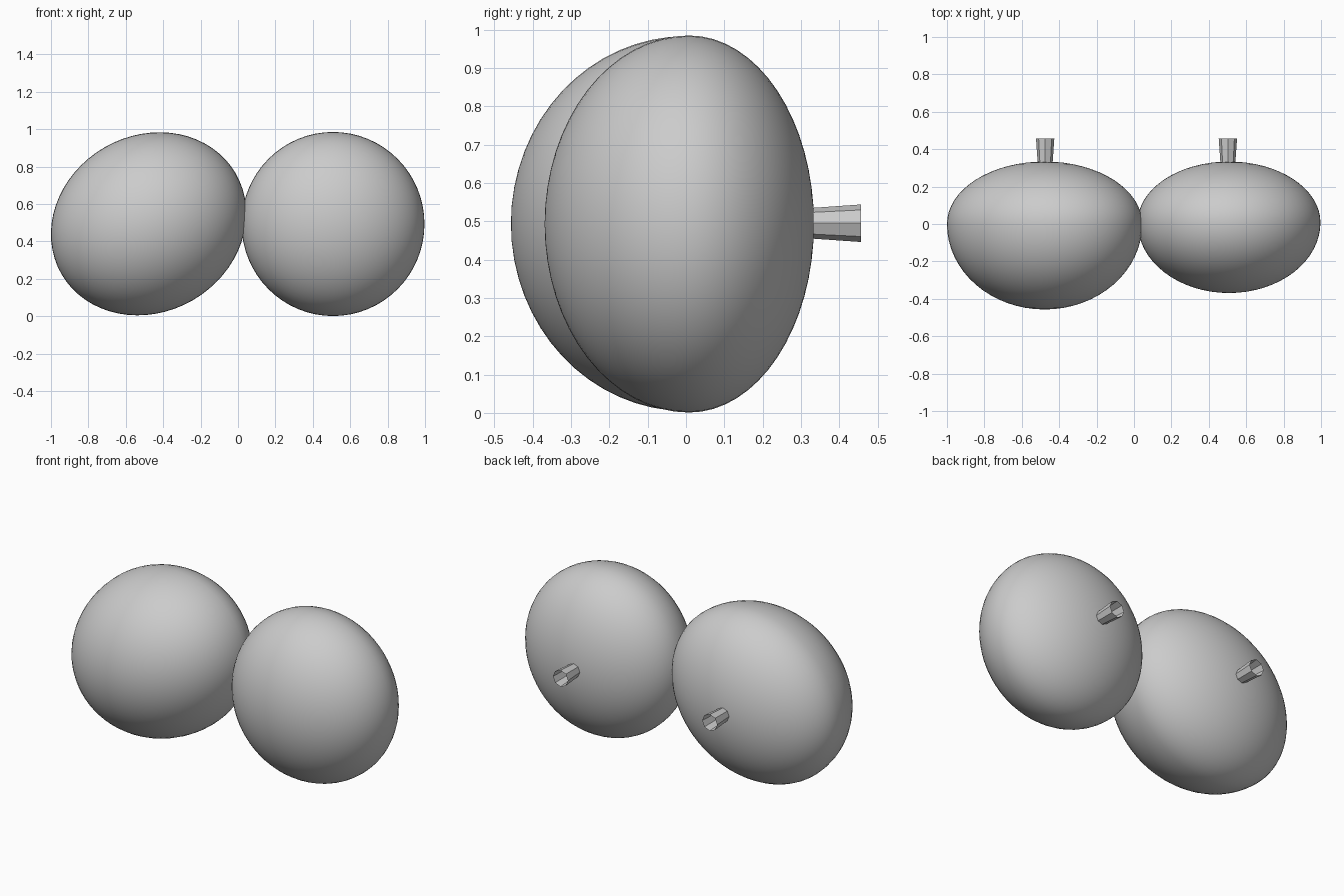
import bpy, bmesh, math
from mathutils import Matrix, Vector

if "Cube" in bpy.data.objects:
    bpy.data.objects.remove(bpy.data.objects["Cube"])

grey = bpy.data.materials.new("plain_grey")
grey.diffuse_color = (0.6, 0.6, 0.6, 1)
grey.use_nodes = True
grey.node_tree.nodes["Principled BSDF"].inputs["Base Color"].default_value = grey.diffuse_color


def finish(name, bm, smooth):
    mesh = bpy.data.meshes.new(name)
    bm.to_mesh(mesh)
    bm.free()
    mesh.materials.append(grey)
    for p in mesh.polygons:
        p.use_smooth = smooth
    ob = bpy.data.objects.new(name, mesh)
    bpy.context.collection.objects.link(ob)
    return ob


def dome(name, centre, half_x, half_z, front, back, tilt):
    """Flattened ball, deeper towards the front, tilted about y."""
    bm = bmesh.new()
    bmesh.ops.create_uvsphere(bm, u_segments=64, v_segments=32, radius=1,
                              matrix=Matrix.Rotation(math.pi / 2, 4, 'X'))
    for v in bm.verts:
        depth = front if v.co.y < 0 else back
        v.co = Vector((v.co.x * half_x, v.co.y * depth, v.co.z * half_z))
    bm.transform(Matrix.Translation(centre) @ Matrix.Rotation(tilt, 4, 'Y'))
    return finish(name, bm, True)


def stub(name, x, z):
    """Open eight-sided tube, flaring towards the back."""
    y0, y1, r0, r1 = 0.30, 0.457, 0.038, 0.049
    bm = bmesh.new()
    m = Matrix.Translation((x, (y0 + y1) / 2, z)) @ Matrix.Rotation(-math.pi / 2, 4, 'X')
    bmesh.ops.create_cone(bm, cap_ends=False, segments=8, radius1=r0, radius2=r1,
                          depth=y1 - y0, matrix=m)
    return finish(name, bm, False)


# larger tilted ball on the left, rounder one on the right
dome("left_ball", (-0.478, 0, 0.494), 0.538, 0.472, 0.457, 0.334, math.radians(-30))
dome("right_ball", (0.508, 0.008, 0.493), 0.489, 0.492, 0.377, 0.326, 0)

# stubs at the back
stub("left_stub", -0.475, 0.495)
stub("right_stub", 0.502, 0.495)
